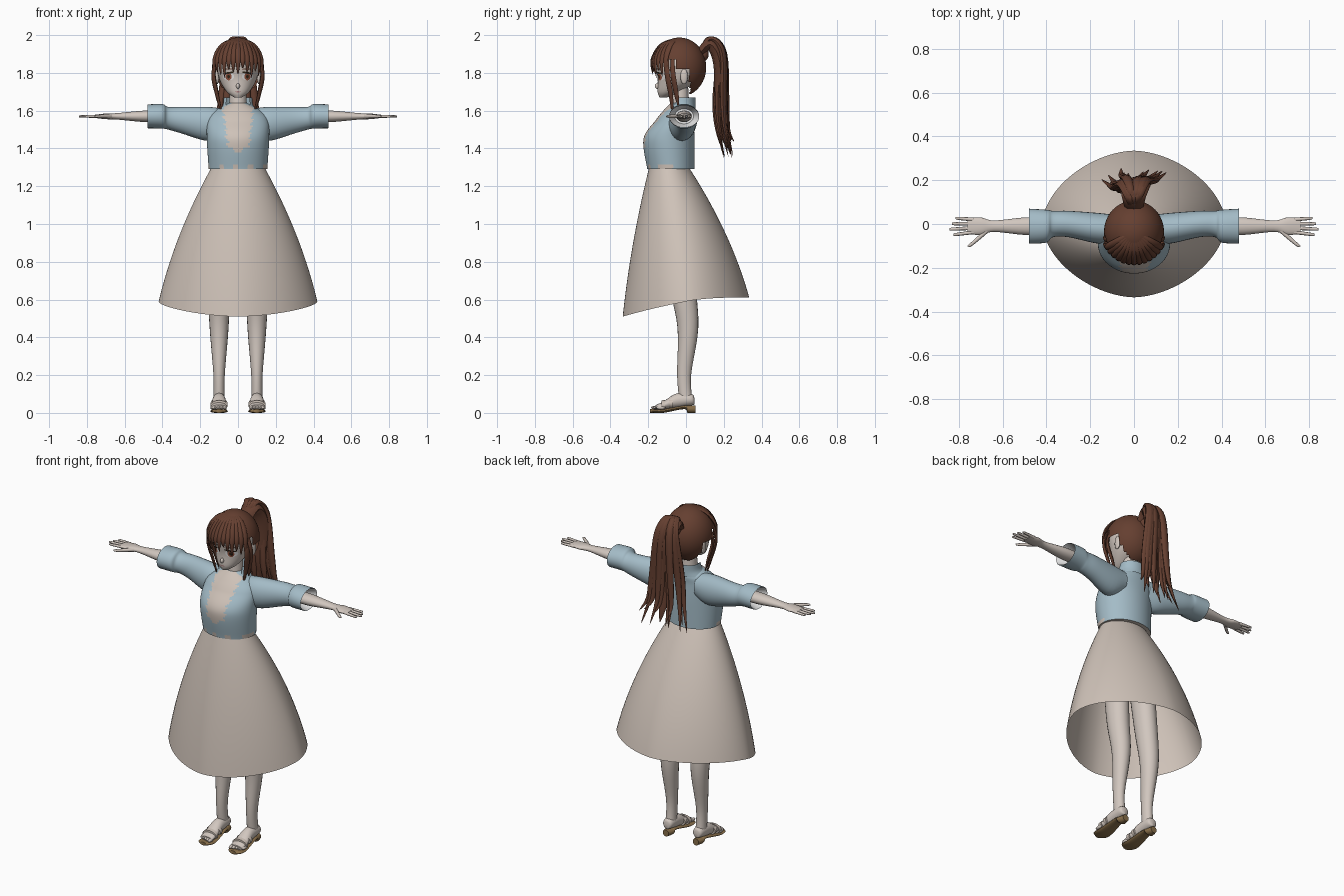
import bpy, bmesh, math, random
from mathutils import Matrix, Vector
from mathutils.bvhtree import BVHTree

random.seed(4)
if "Cube" in bpy.data.objects:
    bpy.data.objects.remove(bpy.data.objects["Cube"])

X, Y, Z = Vector((1, 0, 0)), Vector((0, 1, 0)), Vector((0, 0, 1))
SIDES = (("left", 1), ("right", -1))


def material(name, *rgb):
    mat = bpy.data.materials.new(name)
    mat.use_nodes = True
    mat.diffuse_color = (*rgb, 1)
    mat.node_tree.nodes["Principled BSDF"].inputs["Base Color"].default_value = (*rgb, 1)
    return mat


SKIN = material("skin", .64, .57, .52)
CREAM = material("cream cloth", .62, .54, .48)
BLUE = material("pale blue cloth", .37, .5, .57)
HAIR = material("brown hair", .13, .05, .03)
WHITE = material("white", .8, .8, .8)
IRIS = material("red brown iris", .3, .09, .05)
DARK = material("dark lash", .03, .02, .01)
LIP = material("lip", .4, .2, .2)
SOLE = material("tan sole", .25, .16, .07)


def finish(name, bm, *mats):
    bmesh.ops.recalc_face_normals(bm, faces=bm.faces)
    mesh = bpy.data.meshes.new(name)
    bm.to_mesh(mesh)
    bm.free()
    for mat in mats:
        mesh.materials.append(mat)
    part = bpy.data.objects.new(name, mesh)
    bpy.context.collection.objects.link(part)
    bpy.ops.object.select_all(action='DESELECT')
    part.select_set(True)
    bpy.context.view_layer.objects.active = part
    bpy.ops.object.shade_smooth_by_angle(angle=math.radians(50))


def remove_faces(bm, rule):
    doomed = [f for f in bm.faces if rule(f.calc_center_median())]
    bmesh.ops.delete(bm, geom=doomed, context='FACES')


def smooth_rows(rows, steps):
    # Catmull-Rom interpolation of number rows
    padded = [rows[0], *rows, rows[-1]]
    result = []
    for i in range(len(rows) - 1):
        for step in range(steps):
            t = step / steps
            result.append([b + t/2 * (c - a + t * (2*a - 5*b + 4*c - d + t * (3*(b - c) + d - a)))
                           for a, b, c, d in zip(*padded[i:i + 4])])
    return result + [list(rows[-1])]


def grid(rings, caps=(True, True)):
    bm = bmesh.new()
    loops = [[bm.verts.new(co) for co in ring] for ring in rings]
    for low, high in zip(loops, loops[1:]):
        for i in range(len(low)):
            bm.faces.new((low[i - 1], low[i], high[i], high[i - 1]))
    for wanted, loop in zip(caps, (loops[0], loops[-1])):
        if wanted:
            bm.faces.new(loop)
    return bm


def circle(count):
    angles = [i * math.tau / count for i in range(count)]
    return [(math.cos(angle), math.sin(angle)) for angle in angles]


def tube(rows, across, up=None, sides=20, steps=5, caps=(True, True)):
    # each row is a centre followed by two radii
    rows = smooth_rows(rows, steps)
    rings = []
    for i, (x, y, z, width, depth) in enumerate(rows):
        ahead, behind = rows[min(i + 1, len(rows) - 1)], rows[max(i - 1, 0)]
        other = up or (Vector(ahead[:3]) - Vector(behind[:3])).cross(across).normalized()
        rings.append([Vector((x, y, z)) + across * width * c + other * depth * s
                      for c, s in circle(sides)])
    return grid(rings, caps)


def upright(rows, **options):
    return tube([(0, y, z, width, depth) for z, y, width, depth in rows], X, Y, **options)


def strand(name, points, across, width, depth):
    # hair lock that swells from the root and narrows to a point
    path = smooth_rows(points, 5)
    rows = []
    for i, point in enumerate(path):
        t = i / (len(path) - 1)
        size = min(1, t + .5) * (1 - t**3) + .02
        rows.append((*point, width * size, depth * size))
    finish(name, tube(rows, across, sides=8, steps=1), HAIR)


def pair(name, rows, mat, across, up, **options):
    for side, sign in SIDES:
        mirrored = [(sign * x, *rest) for x, *rest in rows]
        finish(f"{side}_{name}", tube(mirrored, across, up, **options), mat)


def blob(centre, radii, segments=16):
    bm = bmesh.new()
    place = Matrix.Translation(centre) @ Matrix.Diagonal((*radii, 1))
    bmesh.ops.create_uvsphere(bm, u_segments=segments, v_segments=segments, radius=1, matrix=place)
    return bm


def blob_pair(name, centre, radii, mat):
    for side, sign in SIDES:
        finish(f"{side}_{name}", blob((sign * centre[0], *centre[1:]), radii), mat)


# Head, neck, nose, ears
head = upright([(1.67, -.12, .02, .02), (1.7, -.09, .06, .06), (1.77, -.04, .1, .11),
                (1.86, -.04, .11, .12), (1.95, -.04, .06, .07)], sides=32)
face = BVHTree.FromBMesh(head)
finish("head", head, SKIN)
finish("neck", upright([(1.58, -.03, .05, .05), (1.75, -.03, .04, .04)]), SKIN)
finish("nose", blob((0, -.15, 1.73), (.01, .015, .015)), SKIN)
blob_pair("ear", (.11, -.01, 1.78), (.01, .02, .04), SKIN)


def decal(name, x, z, width, height, mat, lift, tilt=0):
    # thin patch projected on the face
    rings = []
    for scale in (1, .7, .4, .1):
        ring = []
        for c, s in circle(16):
            dx = scale * width * c
            start = Vector((x + dx, -1, z + scale * height * s + tilt * dx))
            hit = face.ray_cast(start, Y)[0]
            ring.append(hit - Y * lift)
        rings.append(ring)
    finish(name, grid(rings, (False, True)), mat)


# Eyes and mouth
for side, sign in SIDES:
    eye = sign * .05
    decal(side + "_eye_white", eye, 1.78, .03, .02, WHITE, .002)
    decal(side + "_iris", eye, 1.78, .016, .02, IRIS, .004)
    decal(side + "_pupil", eye, 1.78, .007, .01, DARK, .006)
    decal(side + "_lash", eye, 1.8, .03, .005, DARK, .007, -sign / 7)
    decal(side + "_brow", eye, 1.82, .03, .003, HAIR, .004)
decal("mouth", 0, 1.7, .016, .003, LIP, .002)

# Hair cap, opened over the face and ears
crown = Vector((0, -.035, 1.83))
cap = blob(crown, (.137, .142, .157), 48)
remove_faces(cap, lambda c: c.z < (1.69 if c.y > .02 else 1.82 if c.y > -.06 else 1.87))
finish("hair_cap", cap, HAIR)

# Bangs, fanned over the forehead
for i in range(13):
    angle = math.radians(10 * (i - 6))
    out = Vector((math.sin(angle), -math.cos(angle), 0)) * .145
    tip = (-.04, 0, -.02)[i % 3] - abs(angle) / 30
    points = [crown + out * reach + Z * height
              for reach, height in ((.1, .15), (.65, .12), (1, .04), (.97, tip))]
    strand(f"bang_{i + 1}", points, Vector((math.cos(angle), math.sin(angle), 0)), .019, .01)

# Side locks hanging in front of the ears
for side, sign in SIDES:
    for i in range(2):
        y = .03 * i - .1
        points = [(sign * .1, y, 1.9), (sign * .13, y, 1.8), (sign * .11, y + .02, 1.68),
                  (sign * (.08 + .02 * i), y + .03, 1.57 + .05 * i)]
        strand(f"{side}_lock_{i + 1}", points, Vector((sign / 2, .8, 0)), .02, .011)

# Ponytail: a thick core with loose strands around it
strand("ponytail_core", [(0, .07, 1.9), (0, .13, 1.95), (.01, .18, 1.85), (.01, .18, 1.6),
                         (.02, .22, 1.38)], X, .075, .04)
for i in range(14):
    spread = (i - 6.5) / 60
    wave = random.uniform(-.03, .03) + .01 * (i % 2)
    points = [(spread / 8, .08, 1.92), (spread / 4, .13 + wave / 3, 1.98),
              (spread / 2, .185 + wave / 2, 1.9), (spread * .8, .18 + wave, 1.65),
              (spread, .19 + wave, 1.5), (spread * 1.3 + wave / 2, .22 + wave, random.uniform(1.34, 1.46))]
    strand(f"ponytail_strand_{i + 1}", points, X, .026, .018)
finish("hair_tie", blob((0, .09, 1.9), (.03, .03, .04)), HAIR)

# Jacket body with a jagged shirt opening and hem notches
body = upright([(1.29, -.08, .155, .125), (1.45, -.09, .165, .135), (1.55, -.06, .16, .1),
                (1.6, -.04, .12, .08), (1.64, -.03, .05, .05)], sides=112, steps=14)
for f in body.faces:
    spot = f.calc_center_median()
    rise = spot.z - 1.4
    saw = (spot.z * 28 + (spot.x > 0) / 2) % 1
    opening = rise > 0 and abs(spot.x) < .04 + rise / 7 + saw / 45
    point = abs(rise + .015) < .015 and abs(spot.x) < rise + .03
    notch = spot.z < 1.32 and (spot.x * 13 + .3) % 1 < .35
    f.material_index = int(spot.y < -.07 and (opening or point or notch))
finish("jacket_body", body, BLUE, CREAM)

# Standing collar, open at the front
collar = upright([(1.6, -.03, .1, .08), (1.63, -.02, .08, .07), (1.67, -.01, .075, .06)],
                 sides=40, caps=(False, False))
remove_faces(collar, lambda c: c.y < -.04 and abs(c.x) < .06)
finish("collar", collar, BLUE)

# Sleeves, cuff linings, arms
reach = 1.57
pair("sleeve", [(.08, -.02, 1.54, .06, .07), (.16, -.02, 1.53, .07, .09), (.3, 0, 1.55, .06, .07),
                (.37, 0, 1.56, .06, .06), (.4, -.01, reach, .075, .065), (.48, -.01, reach, .08, .063)],
     BLUE, Y, Z, sides=28, caps=(True, False))
pair("cuff_lining", [(.48, -.01, reach, .08, .06), (.42, -.01, reach, .05, .04)],
     WHITE, Y, Z, sides=28, caps=(False, True))
pair("arm", [(x, -.01, reach, width, depth) for x, width, depth in
             ((.4, .04, .03), (.5, .04, .03), (.64, .026, .017), (.7, .04, .015), (.76, .035, .008))],
     SKIN, Y, Z)

# Fingers and thumbs
for i, name in enumerate(("index", "middle", "ring", "little")):
    y = .019 * i - .037
    tip = .845 - abs(i - 1.2) / 60
    pair(name + "_finger", [(.73, y, reach, .009, .009), (tip - .01, y * 1.3, reach, .007, .006),
                            (tip, y * 1.3, reach, .002, .002)], SKIN, Y, Z, sides=8)
pair("thumb", [(.66, -.02, reach, .014, .012), (.74, -.09, reach, .01, .008),
               (.76, -.1, reach, .002, .003)], SKIN, Y, Z, sides=10)

# Skirt: flared, with a hem that dips at the front
rings = []
for i in range(25):
    t = i / 24
    flare = t + .4 * t * (1 - t)
    ring = []
    for c, s in circle(72):
        wide = math.copysign(abs(c) ** (1 + t / 7), c)
        deep = math.copysign(abs(s) ** (1 + t / 7), s)
        hem = .59 + .05 * s - .03 * s * s
        ring.append((wide * (.14 + .28 * flare), deep * (.105 + .23 * flare) - .09 * (1 - flare),
                     1.3 + (hem - 1.3) * t))
    rings.append(ring)
finish("skirt", grid(rings, (False, False)), CREAM)

# Legs, feet and toes
stance = .1
pair("leg", [(stance, 0, .06, .03, .035), (stance, -.01, .2, .03, .037), (stance, .01, .45, .05, .055),
             (stance, -.02, .7, .06, .07), (.08, -.07, 1.24, .07, .085)], SKIN, X, Y)
pair("foot", [(stance, y, z, width, depth) for y, z, width, depth in
              ((.045, .06, .01, .015), (.03, .07, .03, .03), (-.05, .065, .035, .038),
               (-.12, .04, .04, .02), (-.16, .03, .04, .012))], SKIN, X, Z)
for i in range(5):
    blob_pair(f"toe_{i + 1}", (.07 + i / 60, i / 150 - .16, .028), (.01, .025, .01), SKIN)

# Sandal soles with low heels, and straps
pair("sole", [(stance, y, z, width, depth) for y, z, width, depth in
              ((.05, .02, .02, .02), (.01, .02, .03, .02), (-.01, .03, .03, .01),
               (-.12, .01, .045, .01), (-.17, .01, .044, .01), (-.19, .01, .02, .01))],
     SOLE, X, Z, sides=16)
for name, y, z in (("toe_strap", -.13, .04), ("instep_strap", -.09, .05)):
    pair(name, [(stance, y, z, .046, .026), (stance, y + .02, z, .045, .03)], CREAM, X, Z)
